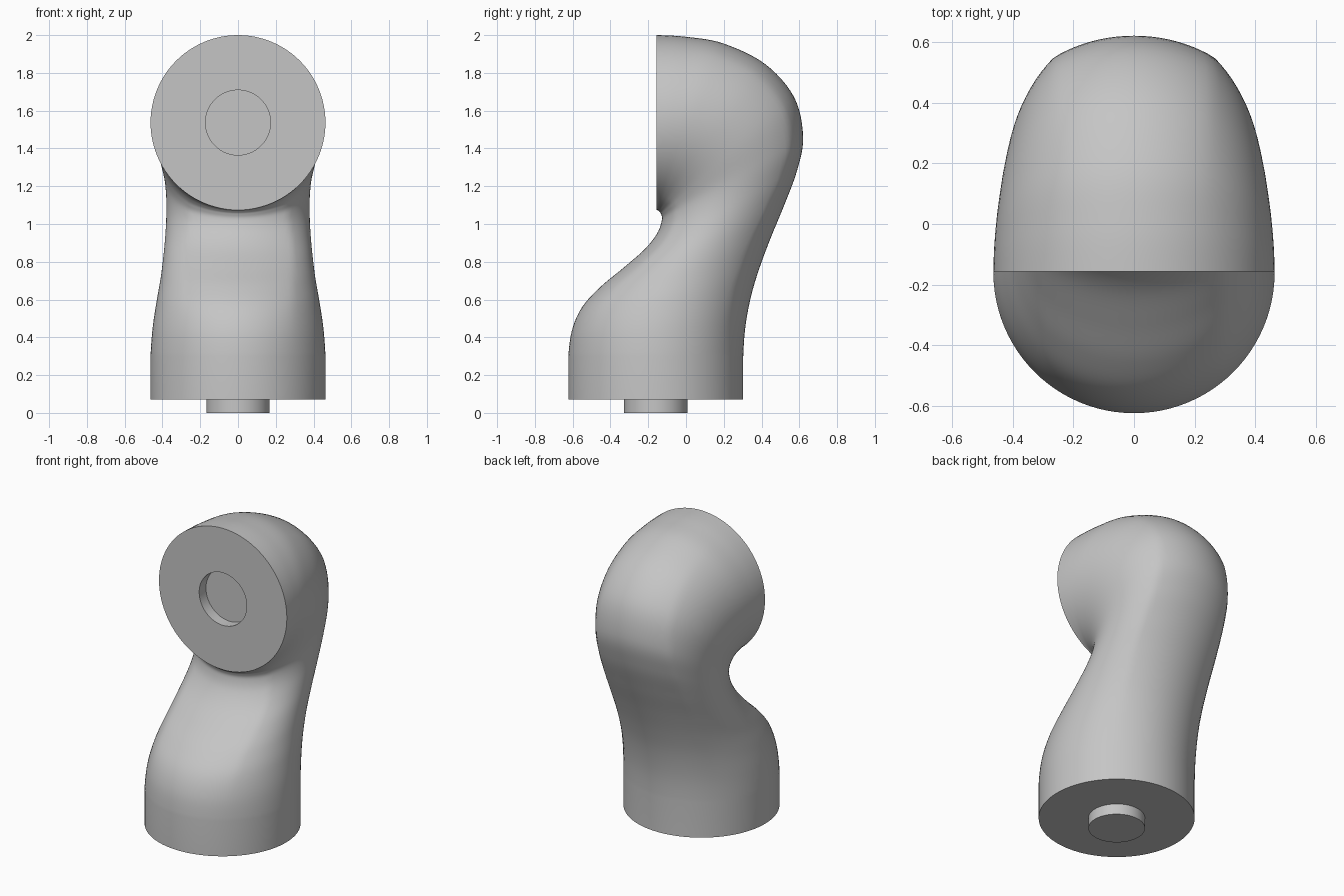
import bpy, bmesh, math
from mathutils import Vector

if "Cube" in bpy.data.objects:
    bpy.data.objects.remove(bpy.data.objects["Cube"], do_unlink=True)

SIDES = 96
STEPS = 6
R = 0.463          # flange radius
BASE_Y = -0.16     # centre of the base
FACE_Y = -0.156    # plane of the front joint face
JOINT_Z = 1.537

# One shared grey
grey = bpy.data.materials.new("Satin grey")
grey.use_nodes = True
colour = (0.56, 0.56, 0.56, 1)
grey.diffuse_color = colour
grey.node_tree.nodes["Principled BSDF"].inputs["Base Color"].default_value = colour


def loft(name, rings):
    """Skin a list of rings, cap both ends, shade smooth with sharp rims."""
    bm = bmesh.new()
    loops = [[bm.verts.new(p) for p in ring] for ring in rings]
    for a, b in zip(loops, loops[1:]):
        for i in range(SIDES):
            j = (i + 1) % SIDES
            bm.faces.new((a[i], a[j], b[j], b[i]))
    bm.faces.new(loops[0])
    bm.faces.new(loops[-1])
    bmesh.ops.recalc_face_normals(bm, faces=bm.faces)
    mesh = bpy.data.meshes.new(name)
    bm.to_mesh(mesh)
    bm.free()
    mesh.materials.append(grey)
    obj = bpy.data.objects.new(name, mesh)
    bpy.context.collection.objects.link(obj)
    bpy.ops.object.select_all(action='DESELECT')
    obj.select_set(True)
    bpy.context.view_layer.objects.active = obj
    bpy.ops.object.shade_smooth_by_angle(angle=math.radians(40))


def circle(centre, axis, radius):
    ring = []
    for i in range(SIDES):
        t = 2 * math.pi * i / SIDES
        ring.append(centre + Vector((radius * math.sin(t), 0, 0)) + axis * radius * math.cos(t))
    return ring


def section(fy, fz, by, bz, half_width):
    """Rounded section: front and back arcs of the flange radius trimmed by an ellipse."""
    front, back = Vector((0, fy, fz)), Vector((0, by, bz))
    centre, axis = (front + back) / 2, (back - front).normalized()
    depth = (back - front).length / 2
    shift = depth - R
    side_depth = depth + 0.6 * (R - half_width)
    ring = []
    for i in range(SIDES):
        t = 2 * math.pi * i / SIDES
        s, k = math.sin(t), math.cos(t)
        arc = shift * abs(k) + math.sqrt(R * R - (shift * s) ** 2)
        ellipse = 1 / math.hypot(s / half_width, k / side_depth)
        r = min(arc, ellipse)
        ring.append(centre + Vector((r * s, 0, 0)) + axis * r * k)
    return ring


def blend(p0, p1, p2, p3, t):
    """Catmull-Rom between stations p1 and p2."""
    return [0.5 * (2 * b + (c - a) * t + (2 * a - 5 * b + 4 * c - d) * t * t
                   + (3 * b - a - 3 * c + d) * t ** 3)
            for a, b, c, d in zip(p0, p1, p2, p3)]


# Stations: inner y, inner z, outer y, outer z, half width (ends only guide the curve)
stations = [
    (-0.623, 0.18, 0.303, 0.15, R),
    (-0.623, 0.30, 0.303, 0.30, R),
    (-0.603, 0.44, 0.315, 0.46, 0.452),
    (-0.55, 0.56, 0.345, 0.62, 0.431),
    (-0.455, 0.665, 0.39, 0.77, 0.409),
    (-0.335, 0.765, 0.45, 0.93, 0.393),
    (-0.22, 0.865, 0.52, 1.10, 0.382),
    (-0.153, 0.95, 0.587, 1.28, 0.379),
    (-0.128, 1.02, 0.62, 1.46, 0.388),
    (-0.132, 1.052, 0.573, 1.67, 0.411),
    (-0.141, 1.065, 0.42, 1.846, 0.433),
    (-0.148, 1.071, 0.2, 1.955, 0.451),
    (-0.153, 1.074, 0.01, 1.99, 0.46),
    (FACE_Y, 1.074, FACE_Y, 2.0, R),
    (-0.161, 1.074, -0.33, 2.0, R),
]

Y, Z = Vector((0, 1, 0)), Vector((0, 0, 1))

# Arm body: straight base collar, bent loft, front face with round socket
rings = [circle(Vector((0, BASE_Y, 0.07)), Y, R)]
for n in range(1, len(stations) - 2):
    for step in range(STEPS):
        rings.append(section(*blend(*stations[n - 1:n + 3], step / STEPS)))
rings.append(circle(Vector((0, FACE_Y, JOINT_Z)), Z, R))
rings.append(circle(Vector((0, FACE_Y, JOINT_Z)), Z, 0.172))
rings.append(circle(Vector((0, FACE_Y + 0.07, JOINT_Z)), Z, 0.172))
loft("arm_body", rings)

# Locating peg under the base
loft("base_peg", [circle(Vector((0, BASE_Y, z)), Y, 0.168) for z in (0, 0.07)])
